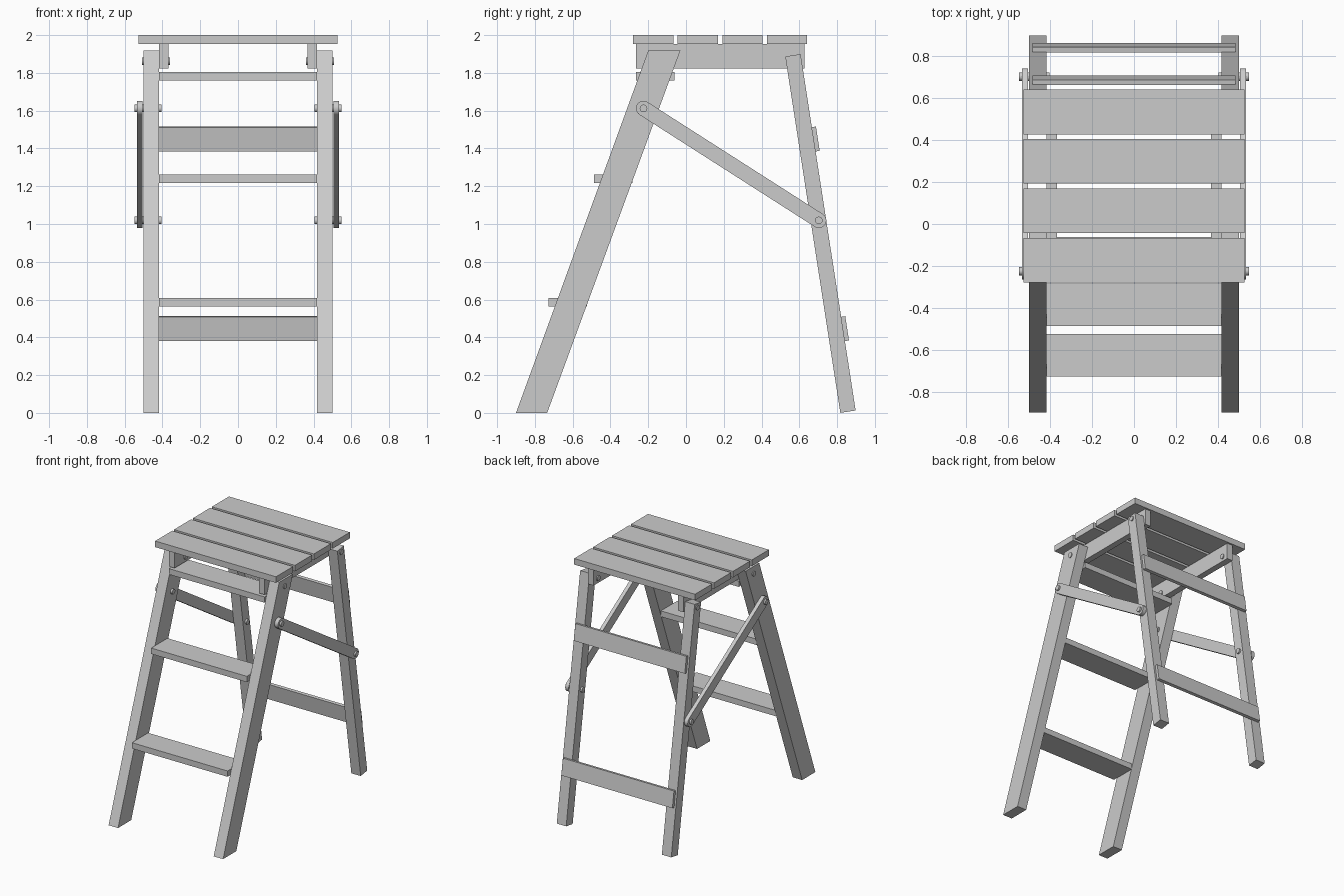
import bpy, bmesh, math
from mathutils import Vector

if "Cube" in bpy.data.objects:
    bpy.data.objects.remove(bpy.data.objects["Cube"])


def extrude_yz(name, pts, x0, x1, smooth=False):
    """Solid from a side profile (y, z) running from x0 to x1."""
    bm = bmesh.new()
    face = bm.faces.new([bm.verts.new((x0, y, z)) for y, z in pts])
    ext = bmesh.ops.extrude_face_region(bm, geom=[face])
    moved = [v for v in ext["geom"] if isinstance(v, bmesh.types.BMVert)]
    bmesh.ops.translate(bm, verts=moved, vec=(x1 - x0, 0, 0))
    bmesh.ops.recalc_face_normals(bm, faces=bm.faces)
    mesh = bpy.data.meshes.new(name)
    bm.to_mesh(mesh)
    bm.free()
    obj = bpy.data.objects.new(name, mesh)
    bpy.context.collection.objects.link(obj)
    if smooth:
        bpy.ops.object.select_all(action="DESELECT")
        obj.select_set(True)
        bpy.context.view_layer.objects.active = obj
        bpy.ops.object.shade_smooth_by_angle(angle=math.radians(35))
    return obj


def both_sides(name, pts, x0, x1, smooth=False):
    for label, s in (("left", -1), ("right", 1)):
        extrude_yz(f"{name}_{label}", pts, s * x0, s * x1, smooth)


def rect(y0, y1, z0, z1):
    return [(y0, z0), (y1, z0), (y1, z1), (y0, z1)]


def bar(a, b, lo, hi):
    """Rectangle along a to b, offset sideways from lo to hi."""
    a, b = Vector(a), Vector(b)
    d = (b - a).normalized()
    n = Vector((-d.y, d.x))
    return [tuple(p) for p in (a + n * lo, b + n * lo, b + n * hi, a + n * hi)]


def arc(c, r, start, sweep, n):
    return [(c[0] + r * math.cos(start + sweep * i / n),
             c[1] + r * math.sin(start + sweep * i / n)) for i in range(n + 1)]


def pill(a, b, r):
    t = math.atan2(b[1] - a[1], b[0] - a[0])
    return (arc(b, r, t - math.pi / 2, math.pi, 14)
            + arc(a, r, t + math.pi / 2, math.pi, 14))


# Seat slats
for i in range(4):
    y = -0.28 + i * 0.236
    extrude_yz(f"seat_slat_{i + 1}", rect(y, y + 0.213, 1.952, 2.0), -0.528, 0.528)

# Rails under the seat
both_sides("seat_rail", rect(-0.265, 0.627, 1.823, 1.952), 0.368, 0.418)

# Front legs, cut level at floor and top
both_sides("front_leg", [(-0.9, 0), (-0.735, 0), (-0.03, 1.918), (-0.2, 1.918)],
           0.418, 0.5)

# Rear legs, square cut
rear_foot, rear_top = (0.8575, 0.0065), (0.566, 1.893)
both_sides("rear_leg", bar(rear_foot, rear_top, -0.041, 0.041), 0.418, 0.5)

# Treads
for i, (y, z) in enumerate(((-0.727, 0.562), (-0.486, 1.217), (-0.265, 1.76))):
    extrude_yz(f"tread_{i + 1}", rect(y, y + 0.203, z, z + 0.046), -0.418, 0.418)

# Cross slats on the back of the rear legs
foot, top = Vector(rear_foot), Vector(rear_top)
for label, z in (("lower", 0.438), ("upper", 1.442)):
    d = (top - foot).normalized()
    mid = foot + d * ((z - foot.y) / d.y)
    extrude_yz(f"rear_cross_slat_{label}",
               bar(mid - d * 0.065, mid + d * 0.065, -0.063, -0.038), -0.485, 0.485)

# Folding braces and their pins
brace_a, brace_b = (-0.225, 1.612), (0.703, 1.019)
both_sides("brace", pill(brace_a, brace_b, 0.04), 0.505, 0.535, True)
for label, c in (("front", brace_a), ("rear", brace_b)):
    both_sides(f"brace_pin_{label}", arc(c, 0.02, 0, 2 * math.pi, 24)[:-1],
               0.404, 0.548, True)

# Pivot pins through legs and seat rails
for label, c in (("front", (-0.13, 1.862)), ("rear", (0.573, 1.862))):
    both_sides(f"pivot_pin_{label}", arc(c, 0.02, 0, 2 * math.pi, 24)[:-1],
               0.36, 0.507, True)
